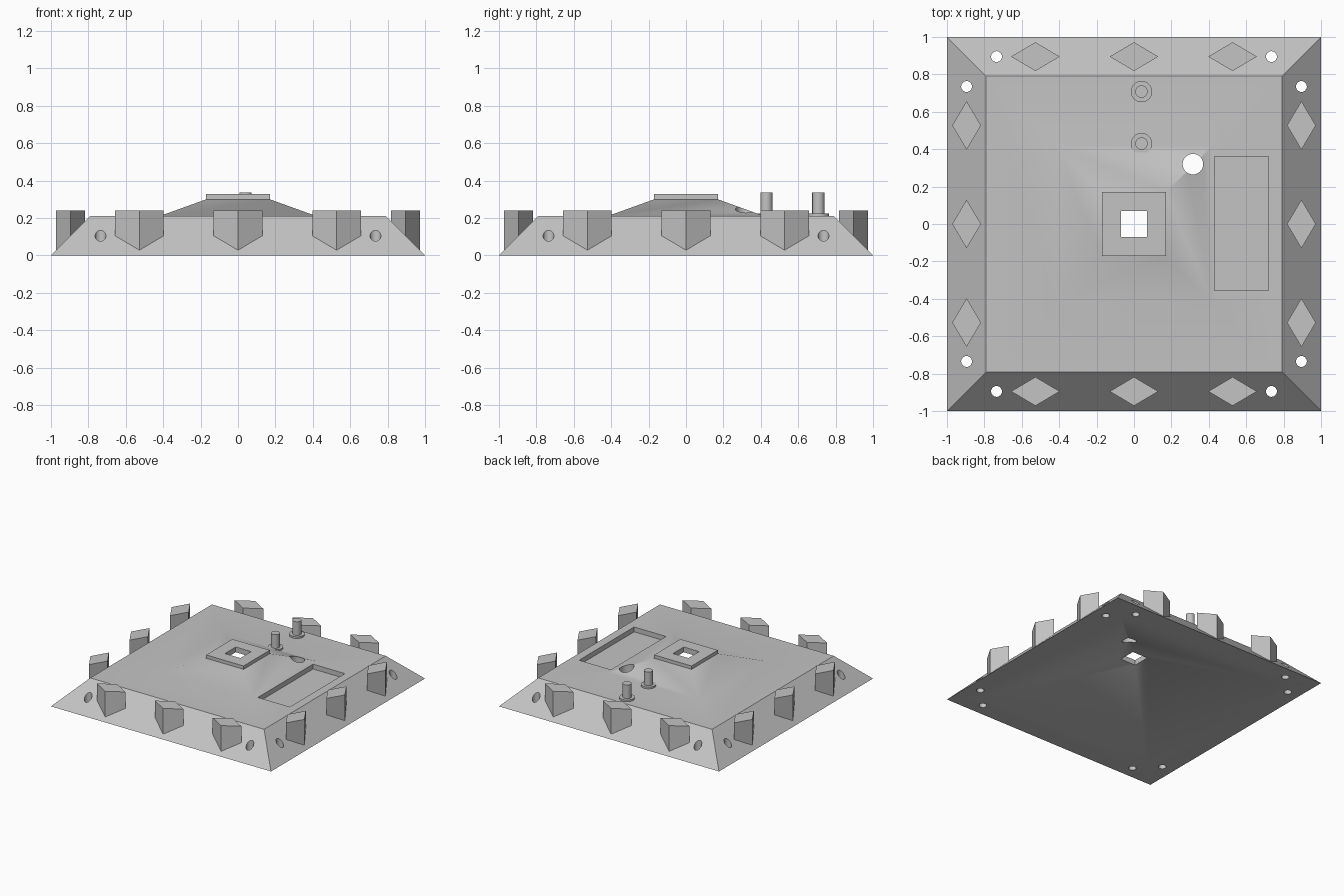
import bpy, bmesh, math

cube = bpy.data.objects.get("Cube")
if cube:
    bpy.data.objects.remove(cube, do_unlink=True)

grey = bpy.data.materials.new("plain grey")
grey.use_nodes = True
grey.diffuse_color = (0.55, 0.55, 0.55, 1)
grey.node_tree.nodes["Principled BSDF"].inputs["Base Color"].default_value = (0.55, 0.55, 0.55, 1)


def new_object(name, bm):
    bmesh.ops.recalc_face_normals(bm, faces=bm.faces)
    mesh = bpy.data.meshes.new(name)
    bm.to_mesh(mesh)
    bm.free()
    mesh.materials.append(grey)
    obj = bpy.data.objects.new(name, mesh)
    bpy.context.collection.objects.link(obj)
    return obj


def square_rings(name, profile):
    """Closed profile of (half width, height) carried round a square."""
    bm = bmesh.new()
    rings = [[bm.verts.new((sx * r, sy * r, z)) for sx, sy in
              ((1, 1), (-1, 1), (-1, -1), (1, -1))] for r, z in profile]
    for a, b in zip(rings, rings[1:] + rings[:1]):
        for i in range(4):
            j = (i + 1) % 4
            bm.faces.new((a[i], a[j], b[j], b[i]))
    return new_object(name, bm)


def add_prism(bm, points, z0, z1):
    low = [bm.verts.new((x, y, z0)) for x, y in points]
    high = [bm.verts.new((x, y, z1)) for x, y in points]
    bm.faces.new(low[::-1])
    bm.faces.new(high)
    n = len(points)
    for i in range(n):
        j = (i + 1) % n
        bm.faces.new((low[i], low[j], high[j], high[i]))


def circle(x, y, r, n=32):
    return [(x + r * math.cos(math.tau * i / n), y + r * math.sin(math.tau * i / n))
            for i in range(n)]


def smooth(obj):
    bpy.ops.object.select_all(action="DESELECT")
    obj.select_set(True)
    bpy.context.view_layer.objects.active = obj
    bpy.ops.object.shade_smooth_by_angle(angle=math.radians(30))


# Hollow sloped base with a raised middle
base = square_rings("base", [(1, 0), (0.79, 0.21), (0.42, 0.21), (0.17, 0.3),
                             (0.07, 0.3), (0.07, 0.285), (0.8, 0)])

# Cutter for the pocket, the round opening and the rim holes
cut = bmesh.new()
add_prism(cut, [(0.43, -0.355), (0.72, -0.355), (0.72, 0.36), (0.43, 0.36)], 0.17, 0.5)
add_prism(cut, circle(0.315, 0.32, 0.055), -0.1, 0.5)
for sx in (-1, 1):
    for sy in (-1, 1):
        for x, y in ((0.735, 0.895), (0.895, 0.735)):
            add_prism(cut, circle(sx * x, sy * y, 0.029), -0.1, 0.5)
cutter = new_object("opening_cutter", cut)
cutter.hide_render = True

boolean = base.modifiers.new("openings", "BOOLEAN")
boolean.operation = "DIFFERENCE"
boolean.solver = "EXACT"
boolean.object = cutter
bpy.context.view_layer.objects.active = base
bpy.ops.object.modifier_apply(modifier=boolean.name)
bpy.data.objects.remove(cutter, do_unlink=True)
smooth(base)

# Raised square collar round the centre opening
square_rings("centre_collar", [(0.17, 0.295), (0.17, 0.328), (0.07, 0.328), (0.07, 0.295)])

# Three diamond blocks on each sloped side
for side, turn in (("front", 0), ("left", 1), ("back", 2), ("right", 3)):
    bm = bmesh.new()
    for x in (-0.527, 0, 0.527):
        add_prism(bm, [(x - 0.13, -0.895), (x, -0.972), (x + 0.13, -0.895), (x, -0.818)],
                  0.015, 0.24)
    blocks = new_object(side + "_diamond_blocks", bm)
    blocks.rotation_euler.z = turn * math.pi / 2

# Two flanged pins behind the centre
for name, y in (("inner_pin", 0.43), ("outer_pin", 0.708)):
    bm = bmesh.new()
    add_prism(bm, circle(0.04, y, 0.057), 0.19, 0.224)
    add_prism(bm, circle(0.04, y, 0.033), 0.2, 0.336)
    smooth(new_object(name, bm))
